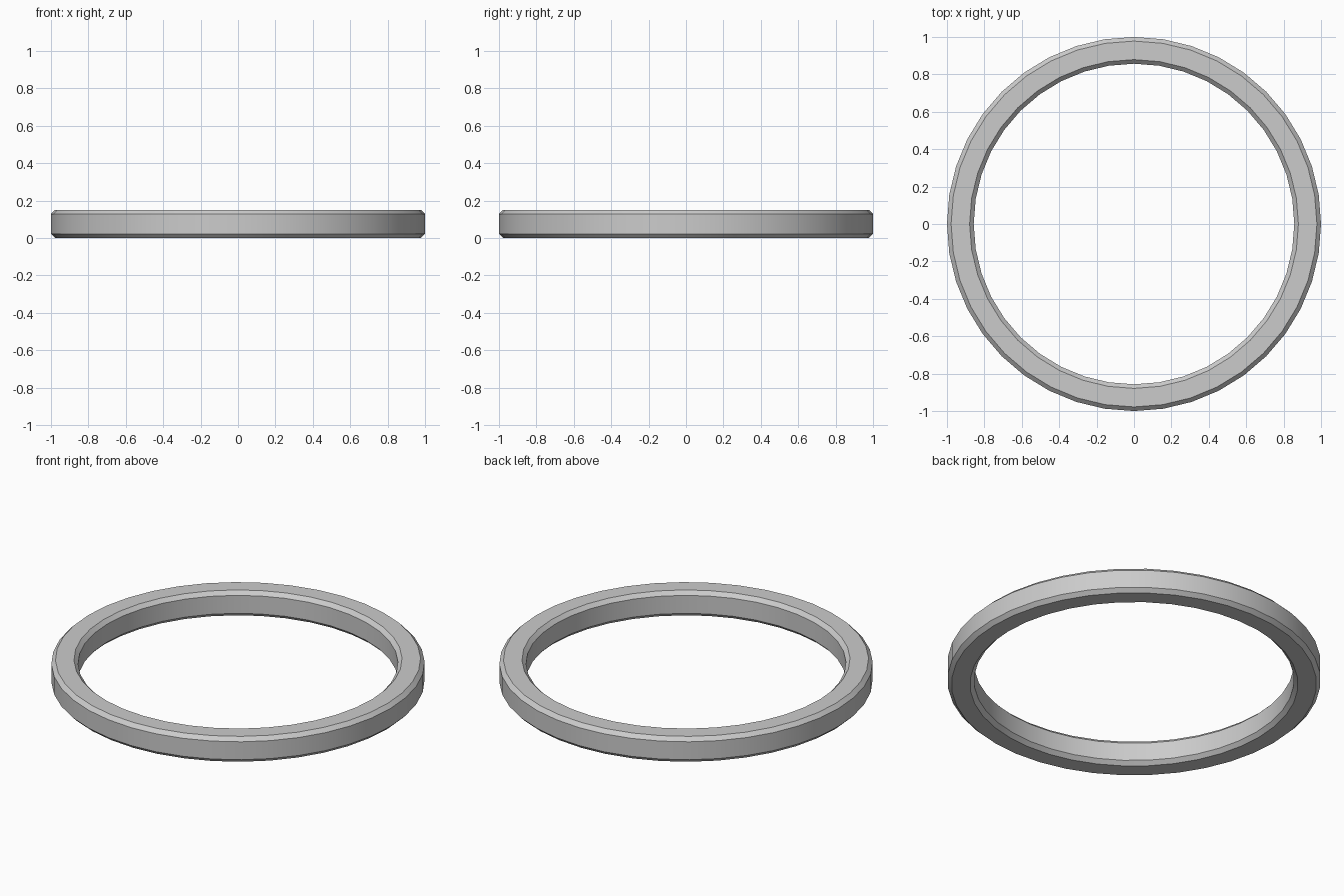
import bpy, bmesh
from math import cos, sin, pi, radians

if "Cube" in bpy.data.objects:
    bpy.data.objects.remove(bpy.data.objects["Cube"])

SEGMENTS = 40
R_OUT, R_IN, HEIGHT, CHAMFER = 1.0, 0.857, 0.15, 0.022

# chamfered rectangular cross-section (radius, z), counter-clockwise
c = CHAMFER
profile = [(R_IN + c, 0), (R_OUT - c, 0), (R_OUT, c), (R_OUT, HEIGHT - c),
           (R_OUT - c, HEIGHT), (R_IN + c, HEIGHT), (R_IN, HEIGHT - c), (R_IN, c)]

# sweep the section around z
bm = bmesh.new()
rings = []
for i in range(SEGMENTS):
    a = 2 * pi * i / SEGMENTS
    rings.append([bm.verts.new((r * cos(a), r * sin(a), z)) for r, z in profile])
n = len(profile)
for i in range(SEGMENTS):
    p, q = rings[i], rings[(i + 1) % SEGMENTS]
    for j in range(n):
        k = (j + 1) % n
        bm.faces.new((p[j], q[j], q[k], p[k]))
bmesh.ops.recalc_face_normals(bm, faces=bm.faces)

mesh = bpy.data.meshes.new("ring_band")
bm.to_mesh(mesh)
bm.free()
ring = bpy.data.objects.new("ring_band", mesh)
bpy.context.collection.objects.link(ring)

# smooth around the band, crisp chamfer edges
bpy.context.view_layer.objects.active = ring
ring.select_set(True)
bpy.ops.object.shade_smooth_by_angle(angle=radians(30))
